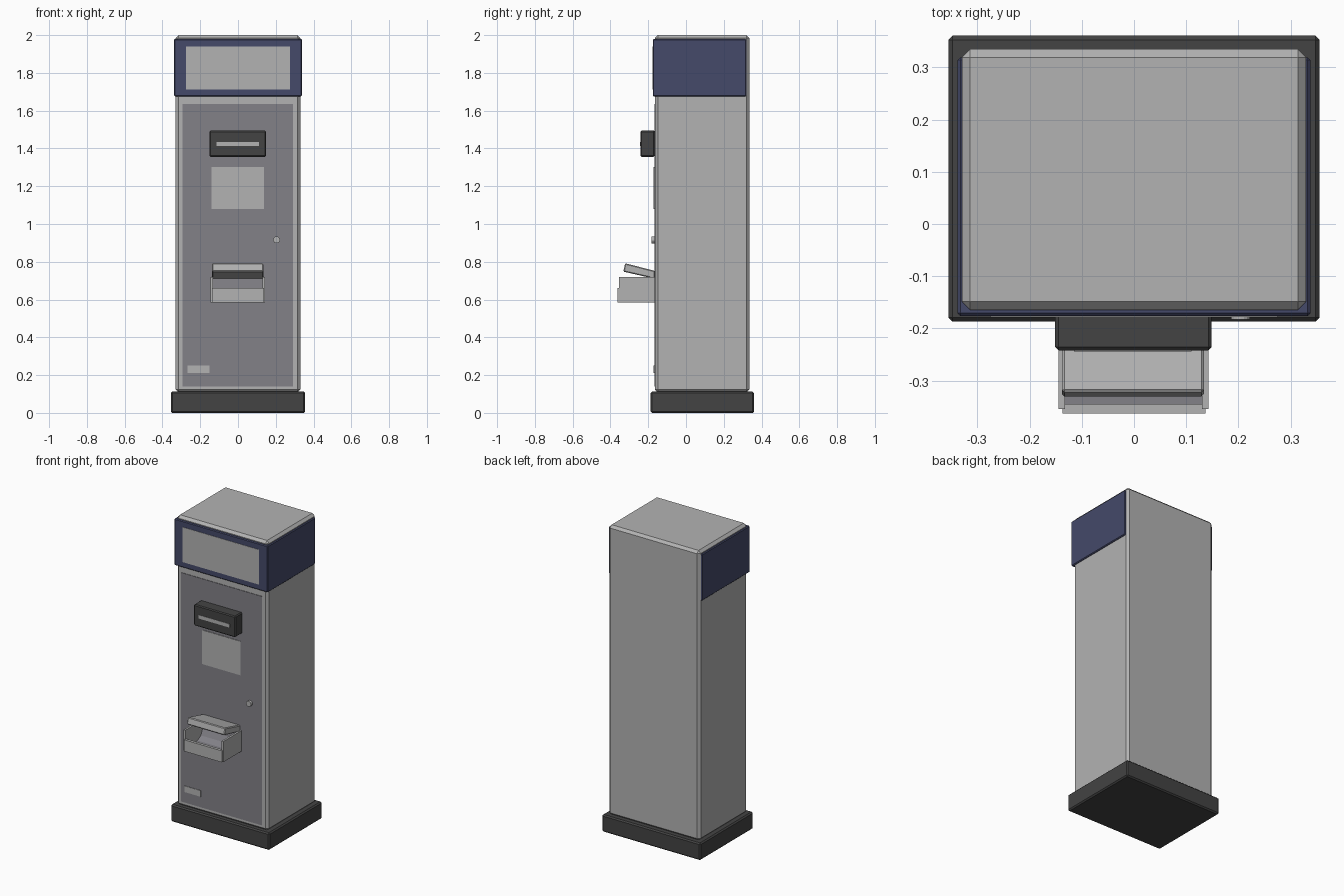
import bpy
import bmesh
import math

old = bpy.data.objects.get("Cube")
if old:
    bpy.data.objects.remove(old, do_unlink=True)


def material(name, r, g, b):
    mat = bpy.data.materials.new(name)
    mat.use_nodes = True
    mat.diffuse_color = (r, g, b, 1)
    mat.node_tree.nodes["Principled BSDF"].inputs["Base Color"].default_value = (r, g, b, 1)
    return mat


metal = material("light grey metal", 0.45, 0.45, 0.45)
door_grey = material("door grey", 0.225, 0.22, 0.245)
black = material("dark plastic", 0.057, 0.057, 0.057)
blue = material("navy blue", 0.059, 0.067, 0.143)


def finish(name, bm, mat, bevel=0):
    bmesh.ops.recalc_face_normals(bm, faces=bm.faces)
    if bevel:
        bmesh.ops.bevel(bm, geom=list(bm.edges), offset=bevel, segments=1,
                        affect='EDGES', profile=0.5)
    mesh = bpy.data.meshes.new(name)
    bm.to_mesh(mesh)
    bm.free()
    mesh.materials.append(mat)
    obj = bpy.data.objects.new(name, mesh)
    bpy.context.collection.objects.link(obj)
    return obj


def box(name, x, y, z, mat, bevel=0):
    """Box from (min, max) ranges on each axis."""
    bm = bmesh.new()
    bmesh.ops.create_cube(bm, size=1)
    for v in bm.verts:
        v.co = [r[0] if c < 0 else r[1] for c, r in zip(v.co, (x, y, z))]
    return finish(name, bm, mat, bevel)


def extrude_x(name, profile, x, mat, bevel=0):
    """Extrude a (y, z) side profile across an x range."""
    bm = bmesh.new()
    face = bm.faces.new([bm.verts.new((x[0], y, z)) for y, z in profile])
    ext = bmesh.ops.extrude_face_region(bm, geom=[face])
    for v in ext["geom"]:
        if isinstance(v, bmesh.types.BMVert):
            v.co.x = x[1]
    return finish(name, bm, mat, bevel)


FRONT = -0.165

# Cabinet, plinth and wrap-round header
box("plinth", (-0.356, 0.356), (-0.187, 0.361), (0, 0.112), black, 0.008)
box("cabinet", (-0.33, 0.33), (FRONT, 0.335), (0.108, 2.0), metal, 0.016)
box("header", (-0.338, 0.338), (-0.176, 0.319), (1.675, 1.98), blue, 0.005)
box("header_sign", (-0.275, 0.275), (-0.178, -0.172), (1.712, 1.94), metal)

# Front door and flat fittings
box("door", (-0.293, 0.29), (FRONT - 0.003, FRONT + 0.005), (0.14, 1.635), door_grey)
box("screen", (-0.14, 0.137), (FRONT - 0.006, FRONT), (1.08, 1.302), metal)
box("label_plate", (-0.267, -0.15), (FRONT - 0.006, FRONT), (0.21, 0.25), metal)

# Card reader with slot
box("card_reader", (-0.151, 0.149), (-0.242, FRONT), (1.356, 1.494), black, 0.006)
box("card_slot", (-0.115, 0.11), (-0.244, -0.238), (1.412, 1.435), metal)

# Round door lock
bm = bmesh.new()
bmesh.ops.create_cone(bm, cap_ends=True, segments=16, radius1=0.018,
                      radius2=0.018, depth=0.022)
lock = finish("door_lock", bm, metal)
lock.location = (0.204, FRONT - 0.007, 0.916)
lock.rotation_euler.x = math.pi / 2

# Delivery tray: tall cheeks, low front lip and scooped floor
cheek = [(FRONT, 0.585), (-0.355, 0.585), (-0.355, 0.72), (FRONT, 0.72)]
for side, x in (("right", (-0.145, -0.132)), ("left", (0.13, 0.143))):
    extrude_x(side + "_tray_cheek", cheek, x, metal)
box("tray_front", (-0.137, 0.137), (-0.363, -0.345), (0.585, 0.66), metal)
scoop = [(FRONT, 0.585), (-0.35, 0.585), (-0.35, 0.605), (-0.23, 0.605),
         (-0.195, 0.625), (-0.178, 0.66), (-0.172, 0.72), (FRONT, 0.72)]
extrude_x("tray_scoop", scoop, (-0.133, 0.131), door_grey)

# Raised tray flap
flap = [(FRONT, 0.71), (-0.332, 0.748), (-0.322, 0.792), (FRONT, 0.752)]
extrude_x("tray_flap", flap, (-0.138, 0.134), metal, 0.005)
